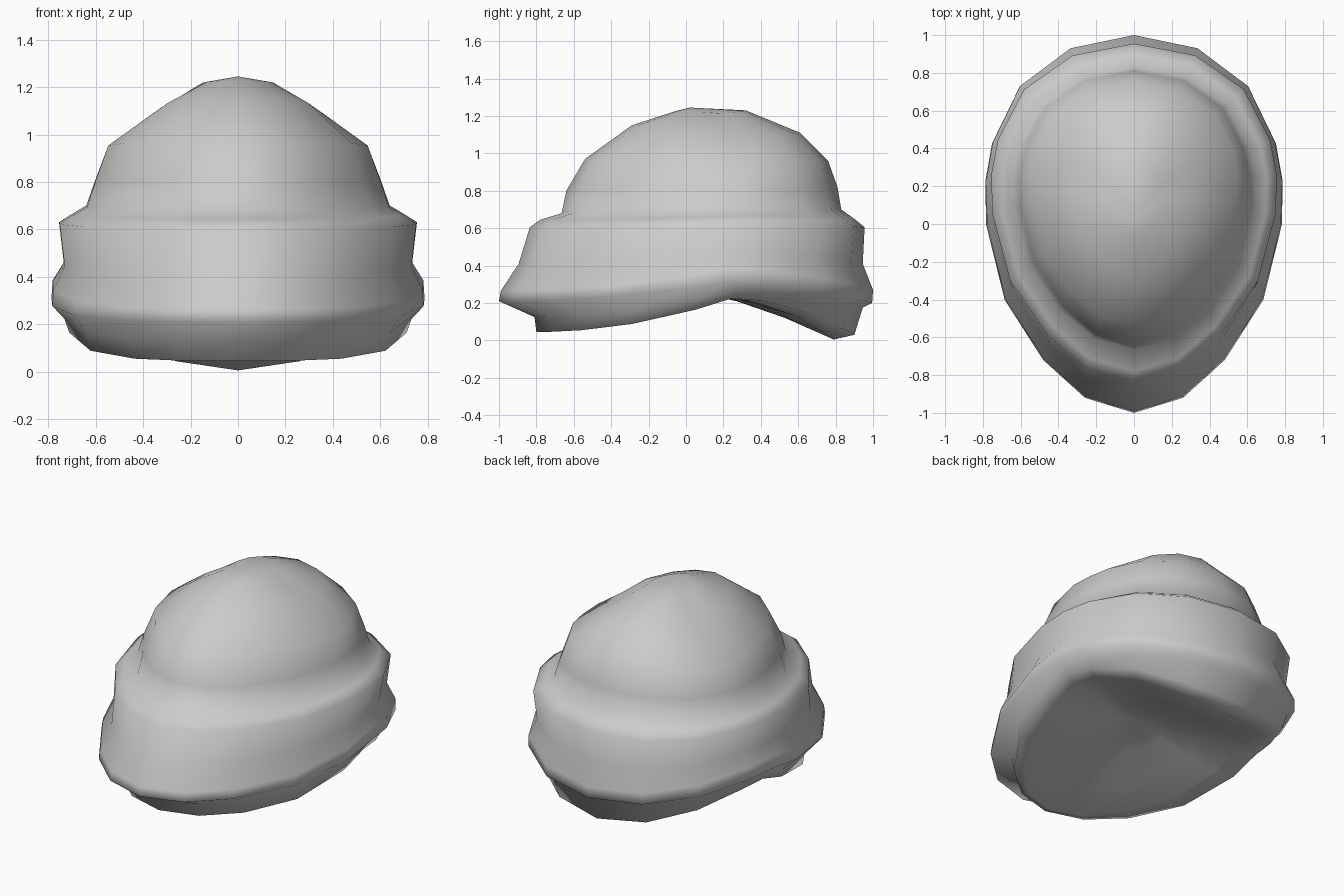
import bpy, bmesh

cube = bpy.data.objects.get("Cube")
if cube:
    bpy.data.objects.remove(cube, do_unlink=True)

# Plain grey fabric
grey = bpy.data.materials.new("light_grey")
grey.use_nodes = True
colour = (0.6, 0.6, 0.6, 1)
grey.diffuse_color = colour
grey.node_tree.nodes["Principled BSDF"].inputs["Base Color"].default_value = colour

# Half outline of the egg-shaped plan, back to front, mirrored into a full loop
half = [(0, 1), (.43, .93), (.77, .73), (.955, .43), (1, .23), (.995, 0),
        (.87, -.4), (.61, -.72), (.33, -.92), (0, -1)]
outline = half + [(-x, y) for x, y in half[-2:0:-1]]

# Each ring: half width, front y, back y, then height at front, side and back
rings = [
    (.15, -.06, .32, 1.225, 1.215, 1.23),   # crown
    (.34, -.29, .61, 1.15, 1.08, 1.11),
    (.55, -.54, .76, .97, .945, .96),
    (.605, -.64, .81, .80, .80, .82),
    (.64, -.665, .83, .68, .70, .70),       # groove above the band
    (.70, -.78, .90, .645, .665, .65),
    (.755, -.835, .955, .605, .63, .605),   # folded band
    (.735, -.895, .945, .41, .46, .41),
    (.782, -.99, 1, .265, .385, .27),       # flared brim
    (.787, -1, .995, .21, .31, .20),
    (.735, -.81, .945, .125, .27, .175),
    (.715, -.80, .90, .045, .225, .03),     # lower rim
    (.60, -.77, .79, .05, .225, .005),
    (.38, -.50, .53, .11, .245, .12),       # shallow underside
    (.18, -.20, .27, .19, .25, .21),
]


def height(t, front, side, back):
    """Arch the ring over the sides between its front and back heights."""
    if t > .23:
        return back + (side - back) * (1 - ((t - .23) / .77) ** 2)
    return front + (side - front) * ((t + 1) / 1.23) ** 2


bm = bmesh.new()
loops = []
for width, y_front, y_back, *levels in rings:
    middle, reach = (y_front + y_back) / 2, (y_back - y_front) / 2
    loops.append([bm.verts.new((x * width, middle + t * reach, height(t, *levels)))
                  for x, t in outline])

# Skin between neighbouring rings, then close the crown and the underside
count = len(outline)
for upper, lower in zip(loops, loops[1:]):
    for i in range(count):
        j = (i + 1) % count
        bm.faces.new((upper[i], upper[j], lower[j], lower[i]))
for loop, centre in ((loops[0], (0, .02, 1.245)), (loops[-1], (0, .08, .25))):
    tip = bm.verts.new(centre)
    for i in range(count):
        bm.faces.new((loop[i], loop[(i + 1) % count], tip))
bmesh.ops.recalc_face_normals(bm, faces=bm.faces)
for face in bm.faces:
    face.smooth = True

mesh = bpy.data.meshes.new("knitted_hat")
bm.to_mesh(mesh)
bm.free()
mesh.materials.append(grey)
hat = bpy.data.objects.new("knitted_hat", mesh)
bpy.context.collection.objects.link(hat)
